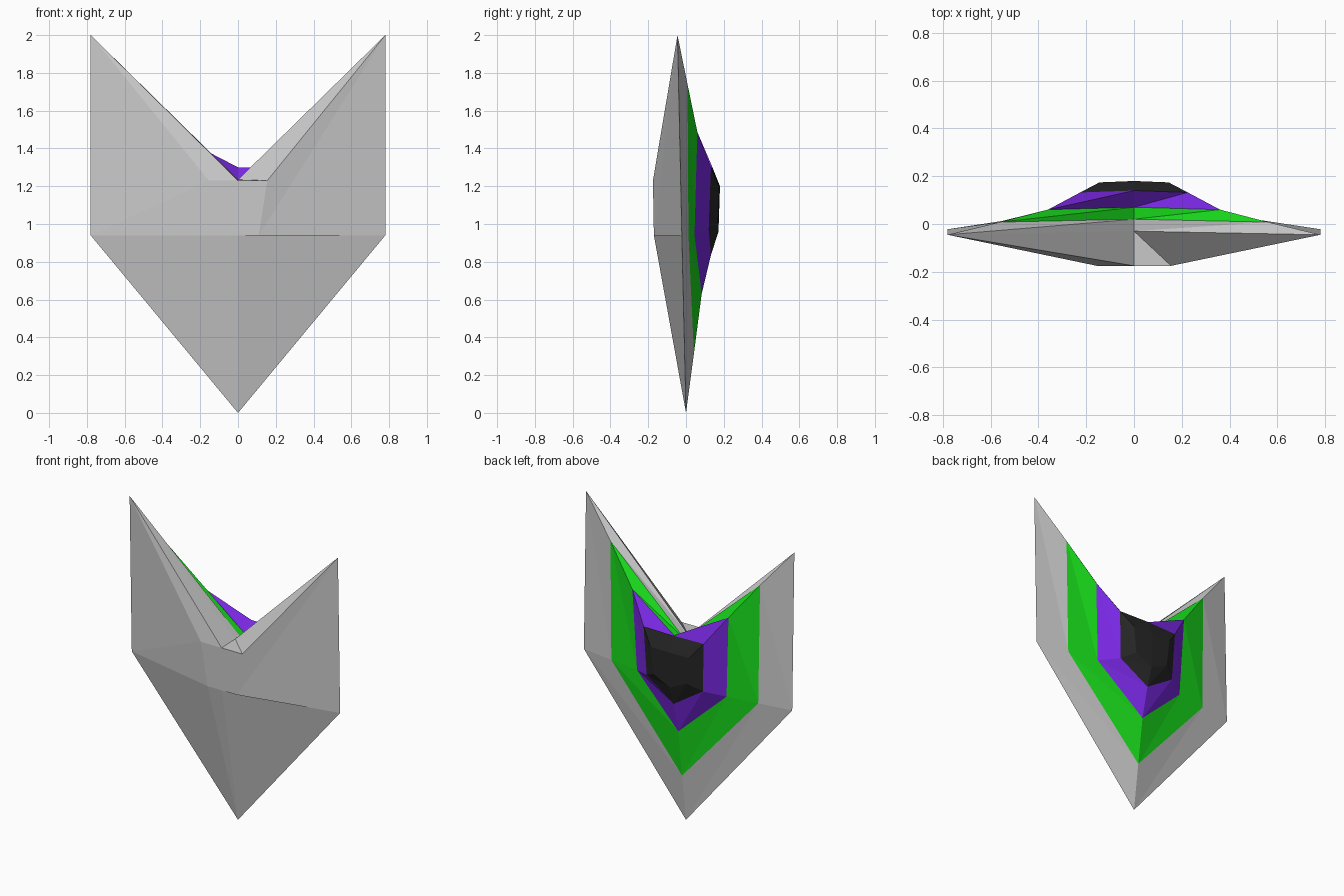
import bpy

if "Cube" in bpy.data.objects:
    bpy.data.objects.remove(bpy.data.objects["Cube"])


def ring(notch, up, low, tip):
    """Six-point chevron outline; side points are mirrored across x = 0."""
    mirror = lambda p: (-p[0], p[1], p[2])
    return [(0, *notch), up, low, (0, *tip), mirror(low), mirror(up)]


def build(name, bands, caps, colour=None):
    """bands: (outer, inner, flip) loops joined by facets; caps: (loop, flip)."""
    verts, index, faces = [], {}, []

    def vid(p):
        if p not in index:
            index[p] = len(verts)
            verts.append(p)
        return index[p]

    def add(points, flip):
        ids = [vid(p) for p in points]
        faces.append(ids[::-1] if flip else ids)

    for a, b, flip in bands:
        for i in range(6):
            j = (i + 1) % 6
            add((a[i], a[j], b[j]), flip)
            add((a[i], b[j], b[i]), flip)
    for loop, flip in caps:
        n, ru, rl, t, ll, lu = loop
        add((n, ru, rl, t), flip)
        add((n, t, ll, lu), flip)

    mesh = bpy.data.meshes.new(name)
    mesh.from_pydata(verts, [], faces)
    mesh.update()
    obj = bpy.data.objects.new(name, mesh)
    bpy.context.collection.objects.link(obj)
    if colour:
        mat = bpy.data.materials.new(name + "_colour")
        mat.diffuse_color = (*colour, 1)
        mat.use_nodes = True
        mat.node_tree.nodes["Principled BSDF"].inputs["Base Color"].default_value = mat.diffuse_color
        mesh.materials.append(mat)
    return obj


# Outlines from the front plateau to the back plateau
front = ring((-0.175, 1.23), (0.155, -0.175, 1.23), (0.11, -0.17, 0.94), (-0.17, 0.94))
rim = ring((-0.03, 1.235), (0.78, -0.045, 2.0), (0.78, -0.022, 0.94), (0, 0))
ring1 = ring((0.02, 1.235), (0.56, 0.008, 1.74), (0.55, 0.013, 0.94), (0.042, 0.315))
ring2 = ring((0.07, 1.235), (0.36, 0.06, 1.487), (0.335, 0.045, 0.94), (0.083, 0.63))
ring3 = ring((0.14, 1.30), (0.225, 0.132, 1.30), (0.21, 0.12, 0.97), (0.132, 0.835))
back = ring((0.18, 1.20), (0.145, 0.174, 1.20), (0.125, 0.17, 1.02), (0.172, 0.96))

# Grey shell: front plateau, front slopes and outer back border
build("shield_body", [(rim, front, True), (rim, ring1, False)], [(front, True)])

# Coloured steps on the back
build("green_band", [(ring1, ring2, False)], [], (0.01, 0.75, 0.012))
build("purple_band", [(ring2, ring3, False)], [], (0.2, 0.022, 0.8))
build("black_boss", [(ring3, back, False)], [(back, False)], (0.02, 0.02, 0.02))
